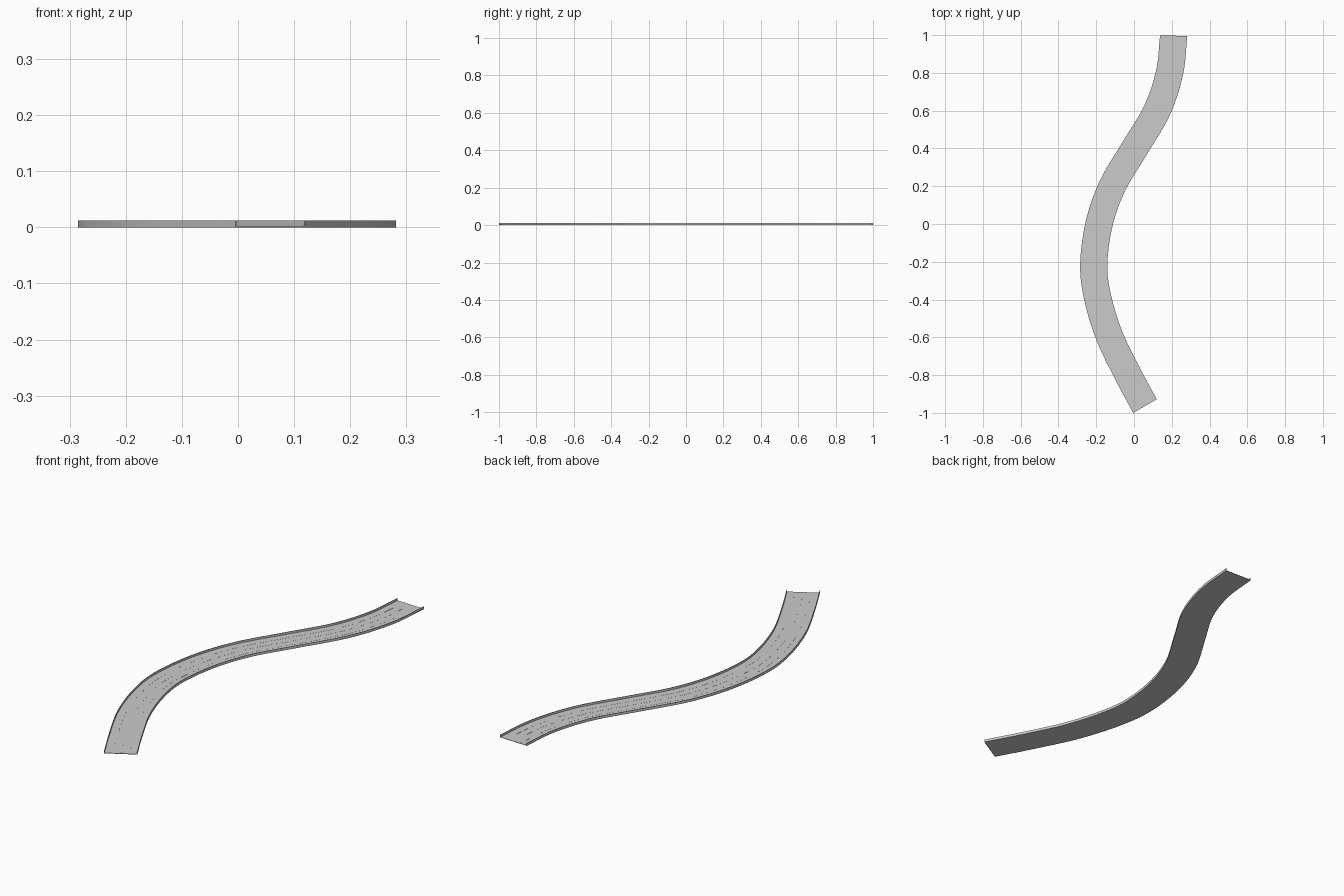
import bpy, bmesh
from mathutils import Vector

if "Cube" in bpy.data.objects:
    bpy.data.objects.remove(bpy.data.objects["Cube"])

# Centreline of the road: smooth spline through a few points
PATH = [(0.058, -0.964), (-0.03, -0.80), (-0.127, -0.60), (-0.19, -0.40), (-0.213, -0.22),
        (-0.185, 0.0), (-0.115, 0.20), (0.003, 0.40), (0.121, 0.60), (0.188, 0.80), (0.21, 0.997)]
STEPS = 8


def spline(points, steps):
    p = [Vector(q) for q in points]
    p = [2 * p[0] - p[1]] + p + [2 * p[-1] - p[-2]]
    out = []
    for i in range(1, len(p) - 2):
        a, b, c, d = p[i - 1:i + 3]
        for s in range(steps):
            t = s / steps
            out.append(0.5 * (2 * b + (c - a) * t + (2 * a - 5 * b + 4 * c - d) * t * t
                              + (3 * b - a - 3 * c + d) * t ** 3))
    out.append(p[-2])
    return out


line = spline(PATH, STEPS)
sides = []
for i in range(len(line)):
    t = (line[min(i + 1, len(line) - 1)] - line[max(i - 1, 0)]).normalized()
    sides.append(Vector((t.y, -t.x)))
# end cuts as seen from above
sides[0] = Vector((0.86, 0.5)).normalized()
sides[-1] = Vector((1, -0.03)).normalized()


def sweep(name, x0, x1, z0, z1):
    """Box section swept along the centreline."""
    bm = bmesh.new()
    rings = [[bm.verts.new((*(c + s * x), z)) for x, z in ((x0, z0), (x1, z0), (x1, z1), (x0, z1))]
             for c, s in zip(line, sides)]
    for a, b in zip(rings, rings[1:]):
        for k in range(4):
            n = (k + 1) % 4
            bm.faces.new((a[k], a[n], b[n], b[k]))
    bm.faces.new(rings[0])
    bm.faces.new(rings[-1])
    bmesh.ops.recalc_face_normals(bm, faces=bm.faces)
    me = bpy.data.meshes.new(name)
    bm.to_mesh(me)
    bm.free()
    ob = bpy.data.objects.new(name, me)
    bpy.context.collection.objects.link(ob)
    return ob


# Road deck
sweep("road_deck", -0.071, 0.071, 0.0, 0.002)
# Painted lines
sweep("centre_line", -0.0015, 0.0015, 0.0015, 0.0023)
for sign, side in ((-1, "left"), (1, "right")):
    sweep(side + "_lane_line", sign * 0.036 - 0.001, sign * 0.036 + 0.001, 0.0015, 0.0023)
    # Low barrier along each edge
    sweep(side + "_barrier", sign * 0.071 - 0.001, sign * 0.071 + 0.001, 0.0, 0.0125)
